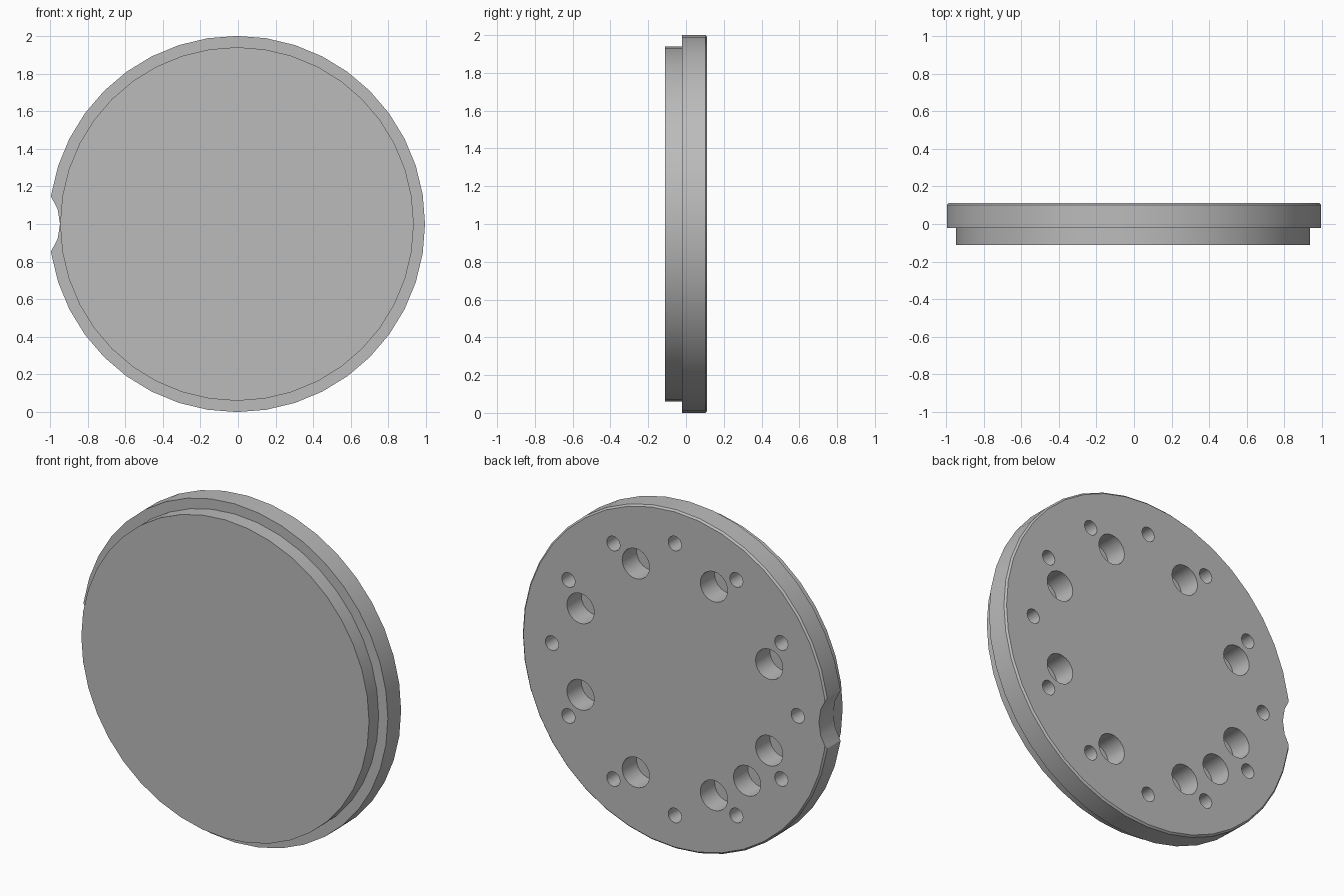
import bpy, bmesh
from math import sin, cos, pi, radians
from mathutils import Matrix, Vector

if "Cube" in bpy.data.objects:
    bpy.data.objects.remove(bpy.data.objects["Cube"])

CX, CZ = -0.0055, 1.0                        # disc axis
FRONT, STEP, BACK = -0.112, -0.022, 0.112    # depth planes
CHAMFER = 0.01

grey = bpy.data.materials.new("plain grey")
grey.use_nodes = True
grey.diffuse_color = (0.5, 0.5, 0.5, 1)
grey.node_tree.nodes["Principled BSDF"].inputs["Base Color"].default_value = (0.5, 0.5, 0.5, 1)


def make_object(name, bm):
    bmesh.ops.recalc_face_normals(bm, faces=bm.faces)
    mesh = bpy.data.meshes.new(name)
    bm.to_mesh(mesh)
    bm.free()
    mesh.materials.append(grey)
    obj = bpy.data.objects.new(name, mesh)
    bpy.context.collection.objects.link(obj)
    return obj


def turned(name, profile, segments):
    """Turned solid from (radius, y) pairs, closed by flat caps."""
    bm = bmesh.new()
    rings = []
    for r, y in profile:
        angles = [2 * pi * i / segments for i in range(segments)]
        rings.append([bm.verts.new((CX + r * cos(a), y, CZ + r * sin(a))) for a in angles])
    for a, b in zip(rings, rings[1:]):
        for i in range(segments):
            j = (i + 1) % segments
            bm.faces.new((a[i], a[j], b[j], b[i]))
    bm.faces.new(rings[0])
    bm.faces.new(rings[-1])
    return make_object(name, bm)


def add_cutter(bm, dist, angle, radius, y0, y1, segments):
    """Cylinder along y, placed by polar position around the disc axis."""
    centre = Vector((CX + dist * cos(angle), (y0 + y1) / 2, CZ + dist * sin(angle)))
    bmesh.ops.create_cone(bm, cap_ends=True, segments=segments, radius1=radius, radius2=radius,
                          depth=y1 - y0,
                          matrix=Matrix.Translation(centre) @ Matrix.Rotation(pi / 2, 4, 'X')
                          @ Matrix.Rotation(pi / 2, 4, 'Z'))


# Stepped disc: narrow front boss, wide chamfered back plate
disc = turned("stepped_disc", [(0.94, FRONT), (0.94, STEP), (1.0, STEP),
                               (1.0, BACK - CHAMFER), (1.0 - CHAMFER, BACK)], 40)

# Blind holes in the back and the rim notch
bm = bmesh.new()
for i in range(12):
    add_cutter(bm, 0.803, radians(30 * i), 0.043, STEP, 0.2, 20)
for deg in [22.5 + 45 * i for i in range(8)] + [225]:
    add_cutter(bm, 0.667, radians(deg), 0.089, STEP, 0.2, 24)
add_cutter(bm, 0.941 + 0.25, pi, 0.25, -0.2, 0.2, 20)
cutter = make_object("hole_cutter", bm)
cutter.hide_render = True

cut = disc.modifiers.new("holes", 'BOOLEAN')
cut.operation = 'DIFFERENCE'
cut.solver = 'EXACT'
cut.object = cutter

# Bake the cut, drop the cutter, smooth the round walls
bpy.ops.object.select_all(action='DESELECT')
disc.select_set(True)
bpy.context.view_layer.objects.active = disc
bpy.ops.object.modifier_apply(modifier=cut.name)
bpy.data.objects.remove(cutter)
bpy.ops.object.shade_smooth_by_angle(angle=radians(30))
